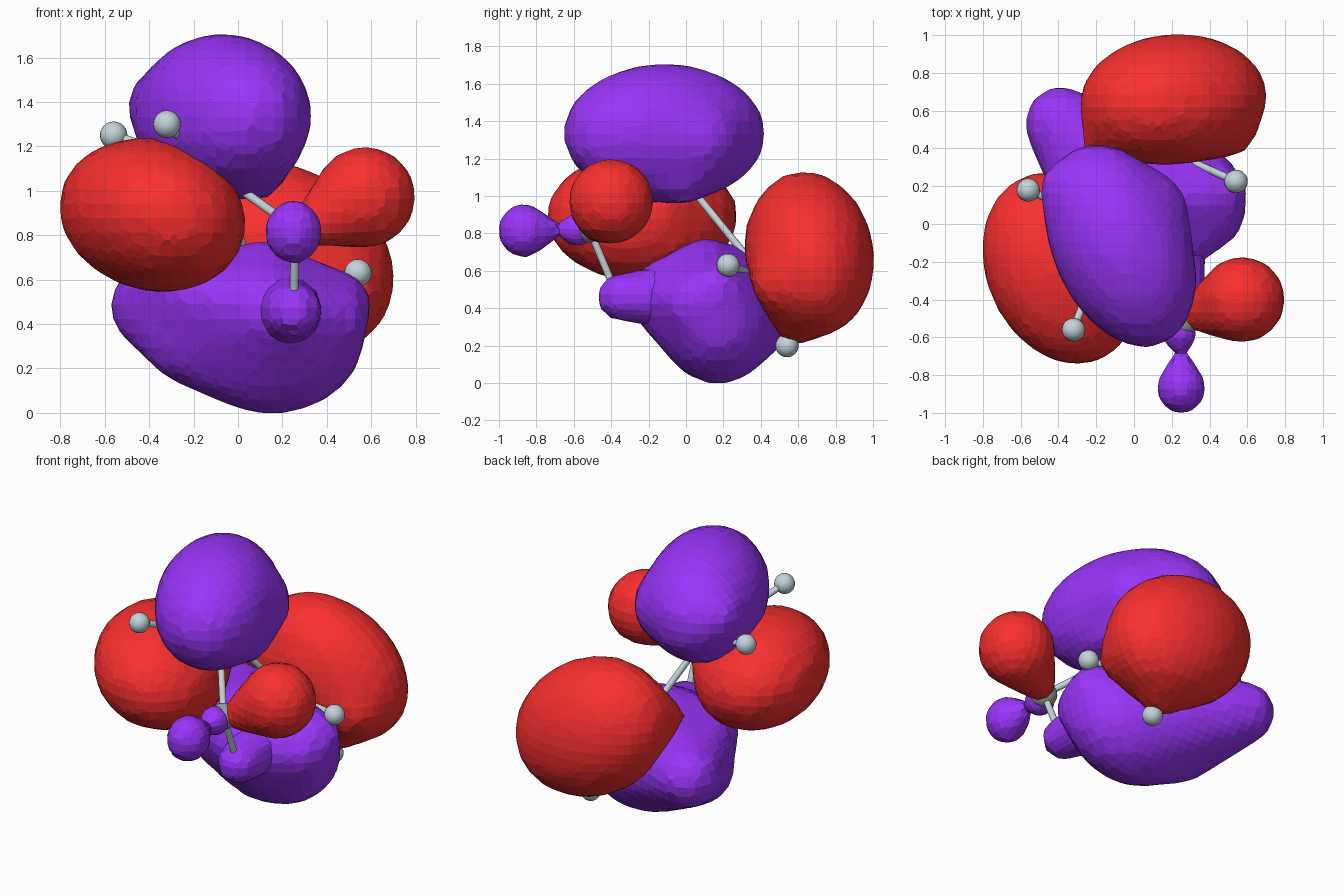
import bpy, bmesh, math
from mathutils import Vector, Matrix

if "Cube" in bpy.data.objects:
    bpy.data.objects.remove(bpy.data.objects["Cube"])


def material(name, rgb):
    m = bpy.data.materials.new(name)
    m.diffuse_color = (*rgb, 1)
    m.use_nodes = True
    m.node_tree.nodes["Principled BSDF"].inputs["Base Color"].default_value = m.diffuse_color
    return m


RED = material("red", (0.95, 0.028, 0.028))
PURPLE = material("purple", (0.32, 0.035, 0.95))
PALE = material("pale", (0.55, 0.66, 0.70))
GREY = material("grey", (0.32, 0.36, 0.37))


def finish(name, bm, mat):
    me = bpy.data.meshes.new(name)
    bm.to_mesh(me)
    bm.free()
    me.materials.append(mat)
    ob = bpy.data.objects.new(name, me)
    bpy.context.collection.objects.link(ob)
    return ob


def add_ball(bm, centre, size, corr=(0, 0, 0)):
    """Ellipsoid with half extents `size`, skewed by its xy, xz, yz correlations."""
    h = Vector((size,) * 3 if isinstance(size, float) else size)
    xy, xz, yz = corr
    d = math.sqrt(1 - xy * xy)
    e = (yz - xy * xz) / d
    shape = Matrix(((h.x, 0, 0),
                    (h.y * xy, h.y * d, 0),
                    (h.z * xz, h.z * e, h.z * math.sqrt(1 - xz * xz - e * e))))
    mat = Matrix.Translation(centre) @ shape.to_4x4()
    bmesh.ops.create_icosphere(bm, subdivisions=3, radius=1, matrix=mat)


def lobe(name, mat, balls, voxel=0.065):
    """Hull stretched round a few balls, then faceted on an even grid."""
    bm = bmesh.new()
    for b in balls:
        add_ball(bm, *b)
    res = bmesh.ops.convex_hull(bm, input=bm.verts[:])
    junk = {g for k in ("geom_interior", "geom_unused") for g in res[k]
            if isinstance(g, bmesh.types.BMVert)}
    bmesh.ops.delete(bm, geom=list(junk), context='VERTS')
    bmesh.ops.recalc_face_normals(bm, faces=bm.faces[:])
    ob = finish(name, bm, mat)
    r = ob.modifiers.new("facets", 'REMESH')
    r.mode = 'VOXEL'
    r.voxel_size = voxel


# Large lobes
lobe("upper_lobe", PURPLE, [
    ((-0.07, -0.115, 1.335), (0.405, 0.545, 0.375), (-0.32, 0.0, 0.0)),
    ((-0.33, 0.18, 1.38), 0.17),
    ((0.04, 0.05, 1.3), 0.25),
    ((0.1, -0.01, 1.06), 0.1)])
lobe("left_lobe", RED, [
    ((-0.385, -0.235, 0.89), (0.425, 0.515, 0.35), (-0.2, -0.12, 0.0)),
    ((-0.12, -0.1, 0.95), 0.13)])
lobe("back_lobe", RED, [
    ((0.21, 0.66, 0.69), (0.5, 0.35, 0.445), (0.05, -0.2, -0.08)),
    ((-0.2, 0.42, 0.78), 0.07),
    ((0.12, 0.41, 0.75), 0.1),
    ((0.48, 0.53, 0.55), 0.18),
    ((0.29, 0.56, 0.23), 0.04)])
lobe("lower_lobe", PURPLE, [
    ((0.15, 0.17, 0.335), (0.42, 0.32, 0.342)),
    ((-0.39, 0.53, 0.48), (0.19, 0.2, 0.19)),
    ((-0.2, 0.17, 0.34), 0.22),
    ((-0.2, 0.0, 0.53), 0.15),
    ((0.42, 0.05, 0.43), 0.17),
    ((0.45, 0.16, 0.49), 0.15),
    ((0.12, 0.1, 0.66), 0.12),
    ((0.15, -0.11, 0.46), 0.2)])

# Small lobes around the end group
lobe("lower_knob", PURPLE, [((0.25, -0.35, 0.46), 0.127),
                            ((0.22, -0.15, 0.46), 0.16)], 0.05)
lobe("right_lobe", RED, [((0.572, -0.4, 0.972), 0.23),
                         ((0.34, -0.47, 0.85), 0.1)], 0.055)
lobe("front_lobe", PURPLE, [((0.25, -0.87, 0.815), (0.13, 0.135, 0.145)),
                            ((0.25, -0.69, 0.82), 0.04)], 0.045)
lobe("front_lobe_root", PURPLE, [((0.24, -0.58, 0.82), 0.09),
                                 ((0.25, -0.68, 0.82), 0.03)], 0.03)

# Molecule skeleton: centre atoms with their outer atoms
skeleton = {
    "middle": ((-0.12, -0.02, 1.1), [(-0.32, -0.56, 1.3), (-0.56, 0.18, 1.25)]),
    "back": ((0.1, 0.42, 0.56), [(0.54, 0.225, 0.63), (0.31, 0.54, 0.2),
                                 (-0.4, 0.54, 0.49)]),
    "front": ((0.26, -0.52, 0.83), [(0.25, -0.9, 0.82), (0.25, -0.36, 0.45),
                                    (0.65, -0.39, 1.0)]),
}


def atom(name, centre, radius, mat):
    bm = bmesh.new()
    bmesh.ops.create_uvsphere(bm, u_segments=20, v_segments=12, radius=radius,
                              matrix=Matrix.Translation(centre))
    for f in bm.faces:
        f.smooth = True
    finish(name, bm, mat)


def bond(name, a, b):
    a, b = Vector(a), Vector(b)
    d = b - a
    turn = d.to_track_quat('Z', 'Y').to_matrix().to_4x4()
    bm = bmesh.new()
    bmesh.ops.create_cone(bm, cap_ends=True, segments=12, radius1=0.02, radius2=0.02,
                          depth=d.length, matrix=Matrix.Translation((a + b) / 2) @ turn)
    for f in bm.faces:
        f.smooth = len(f.verts) == 4
    finish(name, bm, PALE)


for key, (centre, outer) in skeleton.items():
    atom(key + "_centre_atom", centre, 0.08, GREY)
    for i, p in enumerate(outer):
        atom(f"{key}_outer_atom_{i + 1}", p, 0.062, PALE)
        bond(f"{key}_bond_{i + 1}", centre, p)
for key in ("back", "front"):
    bond("middle_to_" + key + "_bond", skeleton["middle"][0], skeleton[key][0])
